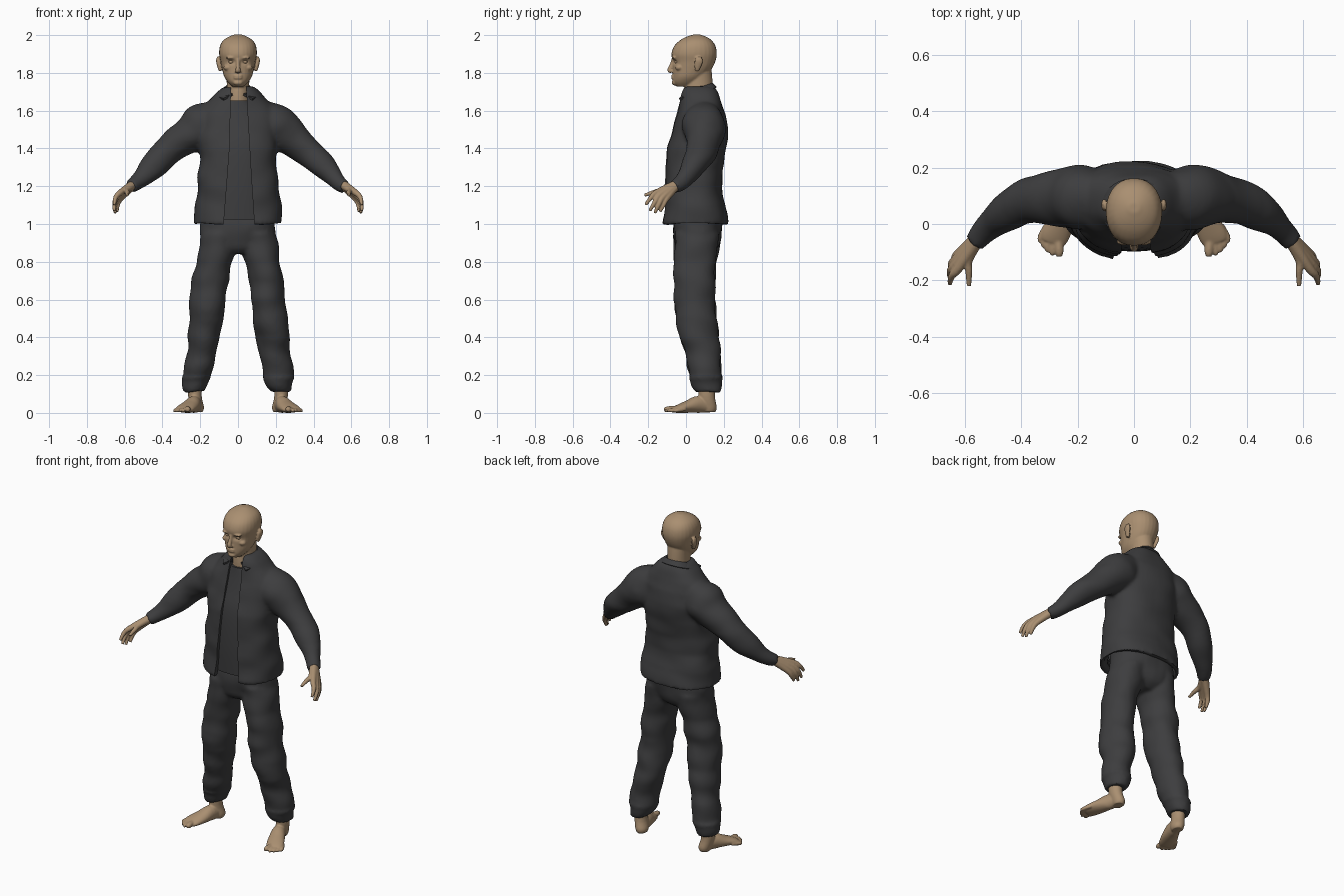
import bpy, bmesh, math
from mathutils import Vector, Matrix, noise

if "Cube" in bpy.data.objects:
    bpy.data.objects.remove(bpy.data.objects["Cube"])


def material(name, rgb):
    m = bpy.data.materials.new(name)
    m.use_nodes = True
    m.diffuse_color = (*rgb, 1)
    node = next(n for n in m.node_tree.nodes if n.type == "BSDF_PRINCIPLED")
    node.inputs["Base Color"].default_value = (*rgb, 1)
    return m


SKIN = material("tan_skin", (0.40, 0.275, 0.165))
CLOTH = material("charcoal_cloth", (0.047, 0.047, 0.049))


def spline(p, steps):
    """Catmull-Rom interpolation of tuples of any length."""
    out = []
    for i in range(len(p) - 1):
        a, b, c, d = p[max(i - 1, 0)], p[i], p[i + 1], p[min(i + 2, len(p) - 1)]
        for k in range(steps):
            t = k / steps
            out.append([(2 * q + (r - o) * t + (2 * o - 5 * q + 4 * r - s) * t * t
                         + (3 * q - o - 3 * r + s) * t ** 3) / 2
                        for o, q, r, s in zip(a, b, c, d)])
    return out + [list(p[-1])]


def loft(bm, rings, flat=False, steps=4, power=2.0, sides=28):
    """Closed tube through rings of (x, y, z, half width, half depth)."""
    rings = spline(rings, steps)
    loops = []
    for i, (x, y, z, rx, ry) in enumerate(rings):
        a, b = rings[max(i - 1, 0)], rings[min(i + 1, len(rings) - 1)]
        t = Vector((0, 0, 1)) if flat else (Vector(b[:3]) - Vector(a[:3])).normalized()
        u = (Vector((1, 0, 0)) - t * t.x).normalized()
        v = t.cross(u)
        loop = []
        for k in range(sides):
            c, s = math.cos(math.tau * k / sides), math.sin(math.tau * k / sides)
            c = math.copysign(abs(c) ** (2 / power), c)
            s = math.copysign(abs(s) ** (2 / power), s)
            loop.append(bm.verts.new(Vector((x, y, z)) + u * rx * c + v * ry * s))
        loops.append(loop)
    faces = [bm.faces.new(loops[0]), bm.faces.new(loops[-1])]
    for p, q in zip(loops, loops[1:]):
        for k in range(sides):
            j = (k + 1) % sides
            faces.append(bm.faces.new((p[k], p[j], q[j], q[k])))
    bmesh.ops.recalc_face_normals(bm, faces=faces)


def front_back(profile):
    """Rings on the centre line from (z, half width, front y, back y)."""
    return [(0, (f + b) / 2, z, w, (b - f) / 2) for z, w, f, b in profile]


def ball(bm, centre, size):
    bmesh.ops.create_uvsphere(bm, u_segments=20, v_segments=12, radius=1,
                              matrix=Matrix.Translation(centre) @ Matrix.Diagonal((*size, 1)))


def apply(ob, kind, **settings):
    mod = ob.modifiers.new(kind.title(), kind)
    for key, value in settings.items():
        setattr(mod, key, value)
    bpy.context.view_layer.objects.active = ob
    bpy.ops.object.modifier_apply(modifier=mod.name)


def finish(ob):
    bpy.ops.object.select_all(action="DESELECT")
    ob.select_set(True)
    bpy.context.view_layer.objects.active = ob
    bpy.ops.object.shade_smooth_by_angle(angle=math.radians(45))


def make(name, bm, mat, voxel=0, soften=3, wrinkle=0, mirror=False):
    """Turn the bmesh into an object, blending its overlapping volumes."""
    me = bpy.data.meshes.new(name)
    bm.to_mesh(me)
    bm.free()
    ob = bpy.data.objects.new(name, me)
    bpy.context.collection.objects.link(ob)
    if voxel:
        apply(ob, "REMESH", mode="VOXEL", voxel_size=voxel)
        apply(ob, "SMOOTH", factor=0.5, iterations=soften)
    if wrinkle:
        shifts = [v.normal * wrinkle * noise.noise(Vector((v.co.x * 6, v.co.y * 6, v.co.z * 10)))
                  for v in ob.data.vertices]
        for v, shift in zip(ob.data.vertices, shifts):
            v.co += shift
    if mirror:
        apply(ob, "MIRROR")
    ob.data.materials.clear()
    ob.data.materials.append(mat)
    finish(ob)
    return ob


# Head and neck
bm = bmesh.new()
loft(bm, front_back([(1.728, .03, -.05, .03), (1.75, .053, -.068, .07), (1.78, .073, -.07, .10),
                     (1.82, .084, -.07, .135), (1.86, .092, -.071, .155), (1.90, .1, -.077, .163),
                     (1.94, .096, -.064, .157), (1.97, .08, -.035, .138), (1.99, .052, 0, .11),
                     (2.003, .02, .04, .075)]), flat=True, power=2.15)
loft(bm, [(0, .07, 1.58, .075, .08), (0, .065, 1.68, .062, .077),
          (0, .068, 1.76, .06, .072), (0, .065, 1.82, .065, .07)], flat=True)
loft(bm, [(0, -.068, 1.875, .010, .008), (0, -.078, 1.84, .010, .010),
          (0, -.086, 1.815, .014, .013), (0, -.076, 1.805, .016, .008)])
for z in (1.785, 1.773):                                # lips
    ball(bm, (0, -.069, z), (.024, .010, .006))
ball(bm, (0, -.06, 1.748), (.026, .016, .014))          # chin
for s in (-1, 1):
    ball(bm, (s * .036, -.064, 1.88), (.028, .012, .008))     # brow
    ball(bm, (s * .055, -.035, 1.828), (.022, .022, .016))    # cheekbone
    loft(bm, [(s * .094, .058, 1.81, .008, .010), (s * .100, .062, 1.835, .010, .018),
              (s * .106, .068, 1.865, .010, .022), (s * .104, .066, 1.885, .006, .012)])
head = make("head", bm, SKIN, voxel=.005, soften=2)
for v in head.data.vertices:                            # eye sockets
    if v.co.y < 0:
        d2 = ((abs(v.co.x) - .035) / .02) ** 2 + ((v.co.z - 1.858) / .012) ** 2
        v.co.y += .011 * math.exp(-d2)
for s, side in ((1, "left"), (-1, "right")):
    bm = bmesh.new()
    ball(bm, (s * .035, -.046, 1.858), (.016, .014, .010))
    make(side + "_eye", bm, SKIN)

# Jacket with hollow hem and joined sleeves
bm = bmesh.new()
loft(bm, front_back([(1.12, .19, -.085, .18), (1.0, .212, -.10, .198), (1.0, .237, -.128, .224),
                     (1.1, .227, -.12, .212), (1.2, .212, -.117, .192), (1.3, .206, -.112, .197),
                     (1.4, .206, -.104, .212), (1.5, .21, -.074, .218), (1.58, .205, -.052, .212),
                     (1.64, .172, -.036, .193), (1.69, .125, -.025, .172),
                     (1.725, .08, -.012, .152)]), flat=True, steps=1, power=2.4, sides=40)
for s in (-1, 1):
    loft(bm, [(s * x, y, z, r, r) for x, y, z, r in (
        (.10, .09, 1.57, .09), (.19, .095, 1.525, .115), (.25, .095, 1.48, .104),
        (.32, .09, 1.425, .088), (.39, .075, 1.365, .077), (.47, .025, 1.285, .06),
        (.53, -.025, 1.225, .045), (.567, -.066, 1.197, .037))])
jacket = make("jacket", bm, CLOTH, voxel=.011, soften=5, wrinkle=.012)

# Front opening, cut from the jacket
bm = bmesh.new()
outline = [(-.08, .95), (.09, .95), (.07, 1.25), (.05, 1.6), (.04, 1.8),
           (-.035, 1.8), (-.045, 1.4), (-.06, 1.2)]
face = bm.faces.new([bm.verts.new((x, -.3, z)) for x, z in outline])
block = bmesh.ops.extrude_face_region(bm, geom=[face])
bmesh.ops.translate(bm, vec=(0, .32, 0),
                    verts=[g for g in block["geom"] if isinstance(g, bmesh.types.BMVert)])
bmesh.ops.recalc_face_normals(bm, faces=bm.faces)
cutter = make("opening_cutter", bm, CLOTH)
cutter.hide_render = True
apply(jacket, "BOOLEAN", operation="DIFFERENCE", solver="EXACT", object=cutter)
bpy.data.objects.remove(cutter)
finish(jacket)

# Shirt under the jacket
bm = bmesh.new()
loft(bm, front_back([(1.025, .17, -.094, .1), (1.2, .15, -.098, .1), (1.4, .15, -.086, .1),
                     (1.52, .14, -.054, .1), (1.6, .1, -.034, .1), (1.655, .06, -.024, .1)]),
     flat=True, power=2.4)
make("shirt", bm, CLOTH)

# Folded collar, open at the front
bm = bmesh.new()
rows = []
for i in range(31):
    a = math.radians(-155 + i * 310 / 30)
    b = a * .88
    ry = .117 - .019 * math.cos(b)
    rows.append((bm.verts.new((.068 * math.sin(a), .06 + .078 * math.cos(a), 1.713 + .03 * math.cos(a))),
                 bm.verts.new((.11 * math.sin(b), .06 + ry * math.cos(b), 1.685 + .035 * math.cos(b)))))
for p, q in zip(rows, rows[1:]):
    bm.faces.new((p[0], p[1], q[1], q[0]))
bmesh.ops.recalc_face_normals(bm, faces=bm.faces)
collar = make("collar", bm, CLOTH)
apply(collar, "SOLIDIFY", thickness=.012, offset=0)
finish(collar)

# Trousers
bm = bmesh.new()
loft(bm, [(0, .05, .845, .13, .07), (0, .058, .88, .18, .11), (0, .064, .94, .2, .126),
          (0, .065, 1.0, .2, .127), (0, .065, 1.08, .185, .12)], flat=True, power=2.3)
for s in (-1, 1):
    loft(bm, [(s * x, y, z, rx, ry) for x, y, z, rx, ry in (
        (.228, .115, .11, .056, .068), (.222, .11, .14, .068, .077), (.213, .105, .2, .075, .084),
        (.195, .09, .3, .08, .092), (.182, .073, .4, .087, .102), (.172, .056, .5, .092, .107),
        (.16, .046, .6, .095, .109), (.147, .046, .7, .096, .111), (.128, .05, .8, .096, .112),
        (.11, .056, .88, .1, .119), (.098, .062, .95, .1, .124))], flat=True)
    ball(bm, (s * .217, .107, .185), (.08, .09, .022))  # gathered cuff
make("trousers", bm, CLOTH, voxel=.011, soften=4, wrinkle=.016)

# Hands: each finger runs from the wrist through its knuckles
bm = bmesh.new()
wrist = (.55, -.045, 1.212, .025, .025)
fingers = [((.622, -.155, 1.167), (.648, -.185, 1.14), (.655, -.214, 1.102)),
           ((.630, -.140, 1.152), (.653, -.165, 1.115), (.655, -.192, 1.070)),
           ((.630, -.122, 1.142), (.650, -.143, 1.105), (.650, -.165, 1.058)),
           ((.622, -.103, 1.135), (.638, -.120, 1.10), (.640, -.138, 1.066)),
           ((.588, -.125, 1.18), (.587, -.170, 1.168), (.587, -.220, 1.152))]
for path in fingers:
    joints = [(*p, r, r) for p, r in zip(path, (.0165, .0125, .008))]
    loft(bm, [wrist] + joints, sides=14)
make("hands", bm, SKIN, voxel=.004, soften=2, mirror=True)

# Bare feet
bm = bmesh.new()
loft(bm, [(.215, .12, .005, .028, .035), (.216, .12, .03, .036, .043), (.228, .11, .09, .036, .043),
          (.228, .11, .2, .04, .045)], flat=True)
loft(bm, [(.212, .14, .03, .026, .028), (.232, .07, .045, .038, .045), (.256, .01, .033, .047, .033),
          (.280, -.04, .022, .05, .022), (.29, -.065, .016, .044, .015)])
for x, y, r in ((.266, -.108, .016), (.290, -.104, .011), (.307, -.092, .011),
                (.321, -.077, .010), (.333, -.058, .010)):
    loft(bm, [(x * .6 + .11, y + .055, .02, r, r), (x, y + .012, r + .003, r, r),
              (x, y - .008, r, r * .6, r * .6)], sides=14)
make("feet", bm, SKIN, voxel=.005, soften=2, mirror=True)
